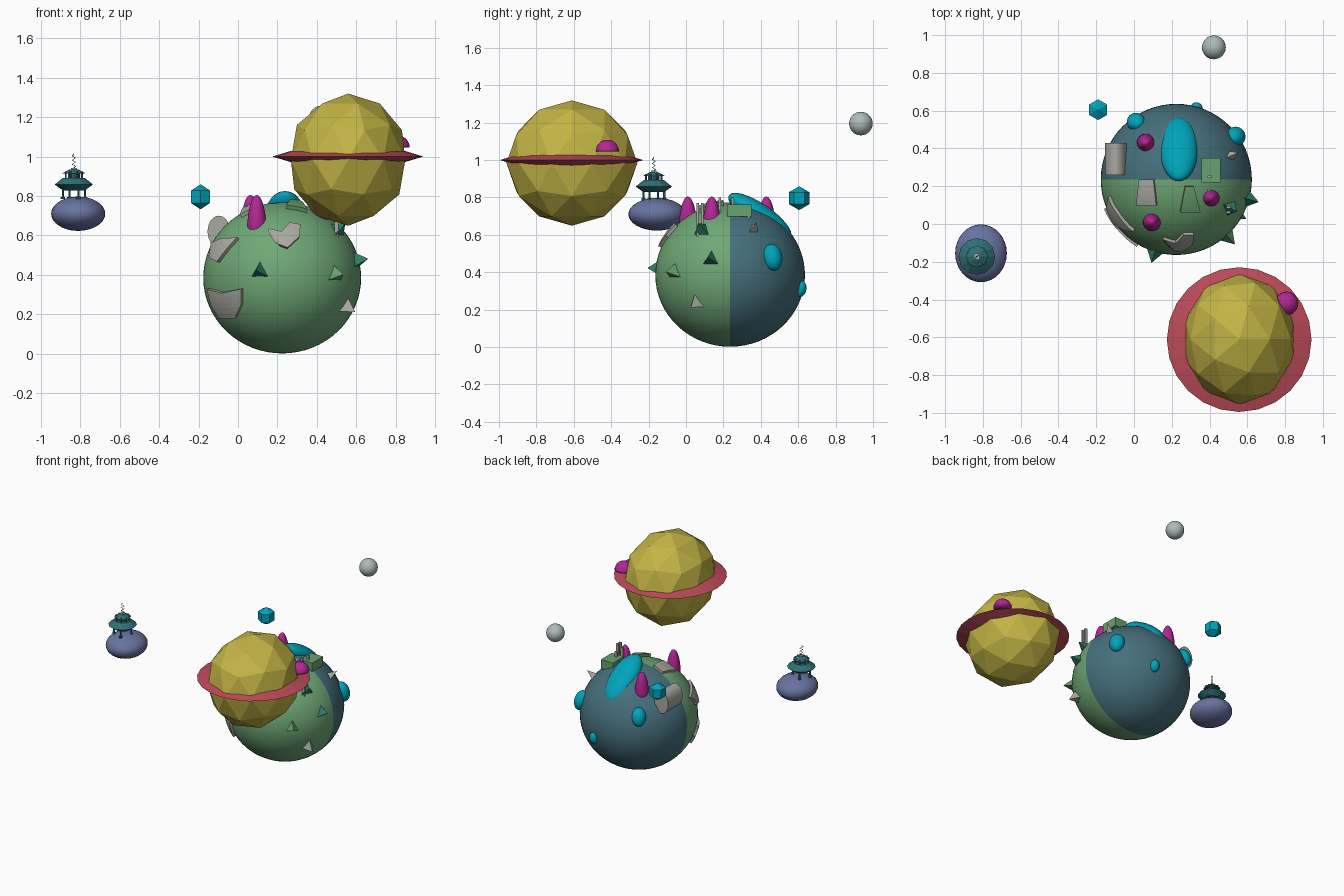
import bpy, bmesh, math
from mathutils import Vector

if "Cube" in bpy.data.objects:
    bpy.data.objects.remove(bpy.data.objects["Cube"])

C = Vector((0.224, 0.236, 0.385))      # main planet centre
R = Vector((0.40, 0.40, 0.383))        # main planet radii

COL = dict(land=(.16, .39, .18), sea=(.06, .16, .2), yellow=(.55, .46, .06), red=(.5, .07, .1),
           magenta=(.45, .02, .3), cyan=(0, .37, .5), violet=(.14, .17, .35), spike=(.03, .2, .13),
           leaf=(.14, .36, .16), stone=(.4, .4, .36), pale=(.42, .5, .5), hull=(.03, .16, .18))
MATS = {}
for k, c in COL.items():
    MATS[k] = bpy.data.materials.new(k)
    MATS[k].diffuse_color = (*c, 1)


def finish(name, mat, scale=(1, 1, 1), normal=None, smooth=False):
    o = bpy.context.object
    o.name = name
    o.scale = scale
    if normal is not None:
        o.rotation_euler = Vector(normal).to_track_quat('Z', 'Y').to_euler()
    o.data.materials.append(MATS[mat])
    if smooth:
        bpy.ops.object.shade_smooth_by_angle()
    return o


def ball(name, mat, loc, scale, seg=32, rings=16, normal=None, smooth=True):
    bpy.ops.mesh.primitive_uv_sphere_add(segments=seg, ring_count=rings, radius=1, location=loc)
    return finish(name, mat, scale, normal, smooth)


def cone(name, mat, loc, r1, r2, h, n, normal=None, smooth=False):
    bpy.ops.mesh.primitive_cone_add(vertices=n, radius1=r1, radius2=r2, depth=h, location=loc)
    return finish(name, mat, normal=normal, smooth=smooth)


def box(name, mat, loc, size):
    bpy.ops.mesh.primitive_cube_add(size=1, location=loc)
    return finish(name, mat, size)


def dome(name, mat, base, r, h):
    """Upright half ellipsoid with a flat base."""
    o = ball(name, mat, base, (r, r, h), 24, 16)
    bm = bmesh.new()
    bm.from_mesh(o.data)
    cut = bmesh.ops.bisect_plane(bm, geom=bm.verts[:] + bm.edges[:] + bm.faces[:], dist=1e-4,
                                 plane_co=(0, 0, 0), plane_no=(0, 0, -1), clear_outer=True)
    bmesh.ops.holes_fill(bm, edges=[e for e in bm.edges if e.is_boundary])
    bm.to_mesh(o.data)
    bm.free()


def surface_normal(p):
    return Vector([(p[i] - C[i]) / R[i] ** 2 for i in range(3)]).normalized()


def on_surface(p, lift=0.0):
    d = Vector([(p[i] - C[i]) / R[i] for i in range(3)]).normalized()
    q = Vector([C[i] + d[i] * R[i] for i in range(3)])
    return q + surface_normal(q) * lift


def patch(name, mat, pts, axis, lift=1.03):
    """Outline drawn in front view (axis 1) or top view (axis 2), laid on the planet."""
    bm = bmesh.new()
    vs = [bm.verts.new((u, 0, v) if axis == 1 else (u, v, 0)) for u, v in pts]
    bm.faces.new(vs)
    bmesh.ops.triangulate(bm, faces=bm.faces[:])
    bmesh.ops.subdivide_edges(bm, edges=bm.edges[:], cuts=4, use_grid_fill=True)
    other = [i for i in range(3) if i != axis]
    for v in bm.verts:
        s = sum(((v.co[i] - C[i]) / (R[i] * lift)) ** 2 for i in other)
        h = R[axis] * lift * math.sqrt(max(0, 1 - s))
        v.co[axis] = C[axis] + (h if axis == 2 else -h)
    bmesh.ops.recalc_face_normals(bm, faces=bm.faces[:])
    me = bpy.data.meshes.new(name)
    bm.to_mesh(me)
    bm.free()
    o = bpy.data.objects.new(name, me)
    bpy.context.collection.objects.link(o)
    me.materials.append(MATS[mat])
    m = o.modifiers.new('thickness', 'SOLIDIFY')
    m.thickness = 0.02
    m.offset = 0


# main planet: front half land, back half sea
planet = ball('main_planet', 'land', C, R, 64, 32)
planet.data.materials.append(MATS['sea'])
for p in planet.data.polygons:
    p.material_index = 1 if p.center.y > 0 else 0

# ringed planet, its ring and its bump
bpy.ops.mesh.primitive_ico_sphere_add(subdivisions=2, radius=1, location=(.558, -.61, .984))
finish('ringed_planet', 'yellow', (.305, .35, .335))
bpy.ops.mesh.primitive_torus_add(major_segments=24, minor_segments=4, major_radius=.29,
                                 minor_radius=.093, location=(.557, -.612, 1.0))
finish('planet_ring', 'red', (1, 1, .3))
dome('ringed_planet_bump', 'magenta', (.808, -.42, 1.045), .062, .063)

# small bodies
ball('violet_moon', 'violet', (-.81, -.155, .71), (.137, .153, .087))
ball('pale_moon', 'pale', (.423, .935, 1.195), (.063,) * 3)
ball('hex_asteroid', 'cyan', (-.19, .605, .796), (.0635,) * 3, 6, 3, smooth=False)

# sea bumps
ball('polar_bump', 'cyan', (.238, .395, .70), (.10, .20, .065), normal=None).rotation_euler.x = -.6
for i, (p, r) in enumerate([((.555, .475, .485), .066), ((.34, .645, .305), .04), ((-.01, .57, .54), .06)]):
    ball(f'sea_bump_{i}', 'cyan', on_surface(p), (r * .8, r * 1.1, r * .75), normal=surface_normal(p))

# magenta trees
for i, (x, y) in enumerate([(.095, .01), (.407, .138), (.063, .43)]):
    dome(f'rounded_peak_{i}', 'magenta', (x, y, .63), .048, .175)

# three-sided spikes
spikes = [((.10, -.18, .42), 'spike'), ((.61, .13, .47), 'spike'), ((.50, -.07, .40), 'leaf'),
          ((.57, .04, .225), 'stone'), ((.50, .09, .62), 'spike'), ((.50, .355, .62), 'stone')]
for i, (p, m) in enumerate(spikes):
    r = .042 if i == 5 else .066
    cone(f'spike_{i}', m, on_surface(p, .018), r, 0, .09, 3, normal=surface_normal(p))

# stone continents on the front
patch('continent_low', 'stone', [(-.15, .33), (-.08, .31), (.02, .33), (.02, .25), (-.01, .185),
                                 (-.09, .185), (-.13, .25)], 1, 1.02)
patch('continent_mid', 'stone', [(.155, .63), (.22, .615), (.26, .66), (.315, .65), (.31, .59),
                                 (.25, .535), (.21, .55), (.195, .59)], 1, 1.02)
patch('continent_left', 'stone', [(-.13, .56), (-.08, .58), (.0, .585), (-.05, .53), (-.10, .465),
                                  (-.14, .485)], 1, 1.02)

# raised slabs near the pole
patch('stone_slab', 'stone', [(.015, .10), (.12, .10), (.105, .235), (.03, .235)], 2)
patch('leaf_slab', 'leaf', [(.245, .065), (.35, .065), (.315, .20), (.27, .20)], 2)

# lying stone drum
bpy.ops.mesh.primitive_cylinder_add(vertices=32, radius=1, depth=1, location=(-.097, .345, .62),
                                    rotation=(math.pi / 2, 0, 0))
finish('stone_drum', 'stone', (.057, .08, .17), smooth=True)

# block with thin posts
box('green_block', 'leaf', (.408, .285, .73), (.10, .13, .065))
for i, (x, y, z0, z1) in enumerate([(.50, .062, .59, .77), (.50, .088, .59, .77), (.40, .135, .69, .77),
                                    (.40, .18, .70, .80), (.40, .25, .70, .80), (.44, .335, .67, .76)]):
    box(f'post_{i}', 'stone', (x, y, (z0 + z1) / 2), (.02, .013, z1 - z0))

# lander standing on the violet moon
sx, sy = -.832, -.172
cone('lander_lower_hull', 'hull', (sx, sy, .843), .055, .097, .03, 12)
cone('lander_upper_hull', 'hull', (sx, sy, .875), .097, .055, .034, 12)
cone('lander_roof', 'hull', (sx, sy, .925), .058, .022, .02, 8)
cone('lander_core', 'hull', (sx, sy, .90), .03, .03, .04, 8)
box('lander_cap', 'pale', (sx, sy, .937), (.03, .03, .012))
for i in range(8):
    a = math.tau * (i + .5) / 8
    cx, cy = math.cos(a), math.sin(a)
    cone(f'roof_column_{i}', 'hull', (sx + .045 * cx, sy + .045 * cy, .90), .005, .005, .05, 6)
    if i % 2 == 0:
        lx, ly = sx + .06 * cx, sy + .06 * cy
        cone(f'leg_{i}', 'hull', (lx, ly, .81), .006, .006, .05, 6)
        cone(f'foot_{i}', 'hull', (lx, ly, .79), .011, .011, .012, 8)

# zigzag antenna
cu = bpy.data.curves.new('antenna', 'CURVE')
cu.dimensions = '3D'
cu.bevel_depth = .0025
cu.bevel_resolution = 1
sp = cu.splines.new('POLY')
sp.points.add(7)
for i, p in enumerate(sp.points):
    off = 0 if i in (0, 7) else (.008 if i % 2 else -.008)
    p.co = (sx + off, sy + off, .94 + .0105 * i, 1)
ant = bpy.data.objects.new('antenna', cu)
cu.materials.append(MATS['hull'])
bpy.context.collection.objects.link(ant)

for m in bpy.data.materials:
    if m.users and not m.is_grease_pencil:
        m.use_nodes = True
        m.node_tree.nodes["Principled BSDF"].inputs["Base Color"].default_value = m.diffuse_color
